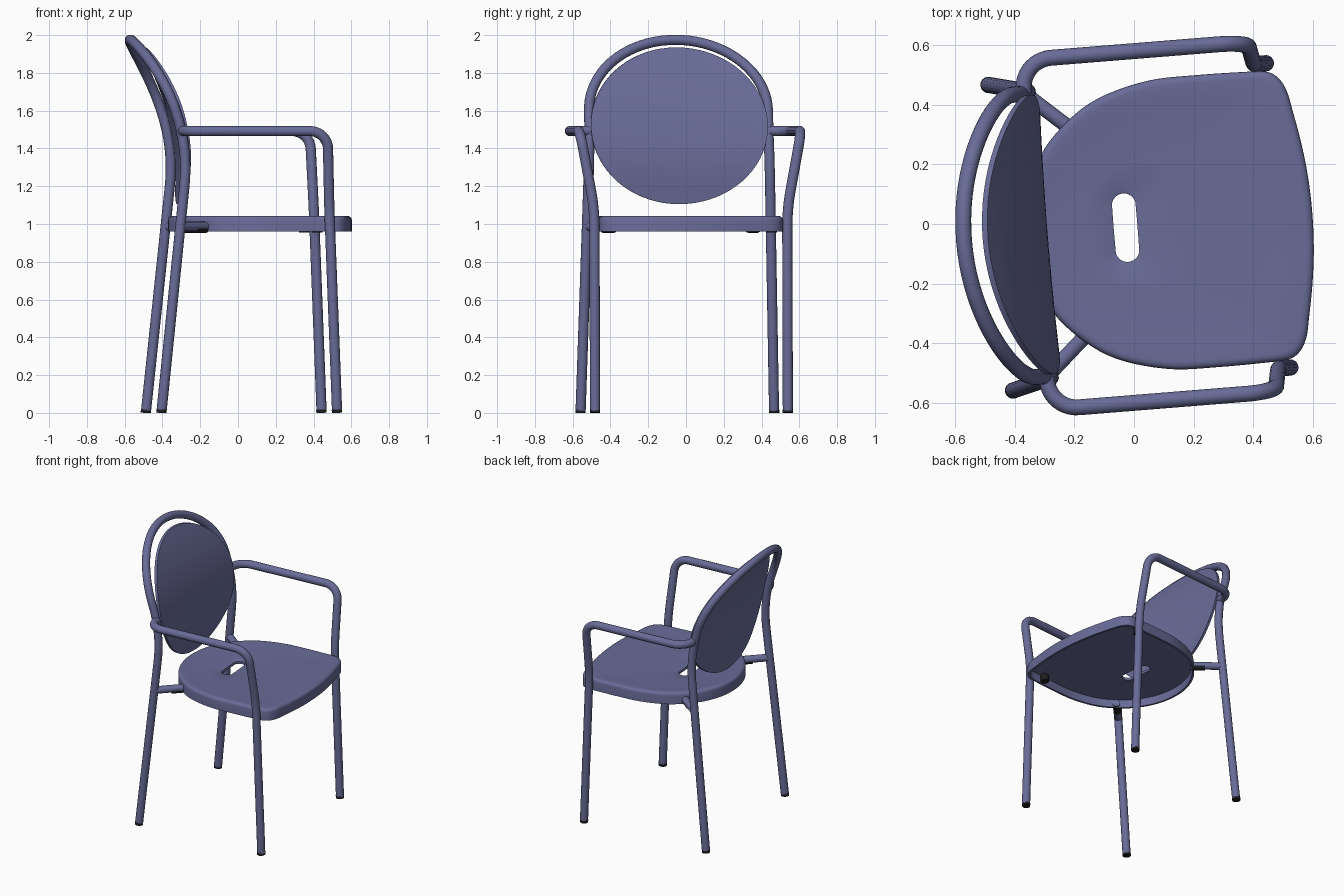
import bpy, bmesh, math
from mathutils import Vector, Matrix

if "Cube" in bpy.data.objects:
    bpy.data.objects.remove(bpy.data.objects["Cube"])

# The chair is turned slightly about z; parts are made in a local frame
# (u forward, v sideways from the symmetry line, z up) and then turned.
ANG = math.radians(4.6)
TURN = Matrix.Rotation(ANG, 4, 'Z') @ Matrix.Translation((0.001, -0.01, 0))
R = 0.027


def material(name, col):
    m = bpy.data.materials.new(name)
    m.diffuse_color = (*col, 1)
    m.use_nodes = True
    m.node_tree.nodes["Principled BSDF"].inputs["Base Color"].default_value = m.diffuse_color
    return m


PAINT = material("blue_violet_paint", (0.14, 0.148, 0.31))
RUBBER = material("black_rubber", (0.012, 0.012, 0.014))


def finish(ob, mat, angle=50):
    bpy.context.view_layer.objects.active = ob
    bpy.ops.object.select_all(action='DESELECT')
    ob.select_set(True)
    ob.data.materials.clear()
    ob.data.materials.append(mat)
    bpy.ops.object.shade_smooth_by_angle(angle=math.radians(angle))
    return ob


def tube(name, pts, mat=PAINT, r=R):
    cu = bpy.data.curves.new(name, 'CURVE')
    cu.dimensions = '3D'
    cu.twist_mode = 'MINIMUM'
    cu.bevel_depth = r
    cu.bevel_resolution = 6
    cu.use_fill_caps = True
    sp = cu.splines.new('POLY')
    sp.points.add(len(pts) - 1)
    for p, q in zip(sp.points, pts):
        p.co = (*(TURN @ Vector(q)), 1)
    ob = bpy.data.objects.new(name, cu)
    bpy.context.collection.objects.link(ob)
    bpy.context.view_layer.objects.active = ob
    bpy.ops.object.select_all(action='DESELECT')
    ob.select_set(True)
    bpy.ops.object.convert(target='MESH')
    return finish(bpy.context.view_layer.objects.active, mat)


def rounded(pts, cuts, n=10):
    """Polyline whose inner corners become true circular arcs."""
    pts = [Vector(p) for p in pts]
    out = [pts[0]]
    for a, b, c, cut in zip(pts, pts[1:], pts[2:], cuts):
        d1, d2 = (a - b).normalized(), (c - b).normalized()
        half = d1.angle(d2) / 2
        centre = b + (d1 + d2).normalized() * (cut / math.cos(half))
        p, q = b + d1 * cut - centre, b + d2 * cut - centre
        sweep = p.angle(q)
        for i in range(n + 1):
            t = i / n
            out.append(centre + (p * math.sin((1 - t) * sweep) + q * math.sin(t * sweep))
                       / math.sin(sweep))
    return out + [pts[-1]]


def mesh_object(name, bm, mat, angle=40):
    bmesh.ops.recalc_face_normals(bm, faces=bm.faces)
    bm.transform(TURN)
    me = bpy.data.meshes.new(name)
    bm.to_mesh(me)
    bm.free()
    ob = bpy.data.objects.new(name, me)
    bpy.context.collection.objects.link(ob)
    return finish(ob, mat, angle)


def back_u(z):
    """Side profile of the rear legs and the back hoop."""
    d = max(0, z - 1.2)
    return -0.45 + 0.104 * z - 0.548 * d * d


# Rear legs and back hoop, one continuous bent tube
side = [(0.514 - 0.026 * min(z, 1.5), z)
        for z in (0.012, 0.5, 1.0, 1.15, 1.2, 1.25, 1.3, 1.35, 1.4, 1.45, 1.5, 1.55)]
arc = [(0.475 * math.cos(i * math.pi / 40), 1.6 + 0.375 * math.sin(i * math.pi / 40))
       for i in range(41)]
path = side + arc + [(-v, z) for v, z in reversed(side)]
tube("rear_legs_and_back_hoop", [(back_u(z), v, z) for v, z in path])

# Front legs with armrests, seat struts, rubber pads and feet on both sides
for s, side_name in ((1, "left"), (-1, "right")):
    tube("front_leg_and_armrest_" + side_name, rounded(
        [(0.483, s * .512, .012), (0.442, s * .512, 1.08), (0.427, s * .588, 1.492),
         (-0.325, s * .588, 1.492), (-0.335, s * .478, 1.492)], (0.1, 0.095, 0.09)))
    tube("rear_seat_strut_" + side_name, [(-0.346, s * .488, .987), (-0.188, s * .346, .987)], r=.025)
    tube("rear_pad_" + side_name, [(-0.26, s * .411, .975), (-0.2, s * .357, .975)], RUBBER, .022)
    tube("front_pad_" + side_name, [(0.385, s * .435, .955), (0.385, s * .435, 1.0)], RUBBER, .028)
    tube("rear_foot_" + side_name, [(-0.45, s * .514, 0), (-0.449, s * .514, .018)], RUBBER, .0275)
    tube("front_foot_" + side_name, [(0.483, s * .512, 0), (0.482, s * .512, .018)], RUBBER, .0275)

# Oval backrest: a disc bent along the hoop profile, in front of the tube
bm = bmesh.new()
N, RINGS, TH = 72, 10, 0.009


def panel_point(v, z, off):
    hollow = 0.01 * (1 - (v / .47) ** 2)
    return (back_u(z) + .029 + .055 * max(0, z - 1.5) - hollow + off, v, z)


rims = []
for off in (TH, -TH):
    centre = bm.verts.new(panel_point(0, 1.52, off))
    prev = None
    for k in range(1, RINGS + 1):
        f = k / RINGS
        ring = [bm.verts.new(panel_point(.47 * f * math.cos(2 * math.pi * i / N),
                                         1.52 + .415 * f * math.sin(2 * math.pi * i / N), off))
                for i in range(N)]
        for i in range(N):
            j = (i + 1) % N
            if prev:
                bm.faces.new((prev[i], prev[j], ring[j], ring[i]))
            else:
                bm.faces.new((centre, ring[i], ring[j]))
        prev = ring
    rims.append(prev)
for i in range(N):
    j = (i + 1) % N
    bm.faces.new((rims[0][i], rims[0][j], rims[1][j], rims[1][i]))
mesh_object("backrest", bm, PAINT)

# Seat: hollow shell with a turned-down skirt and a hand slot
half = [(.598, 0), (.5935, .12), (.58, .235), (.56, .345), (.545, .415), (.52, .46), (.48, .484),
        (.4, .489), (.24, .491), (.09, .486), (-.06, .45), (-.17, .392), (-.28, .286),
        (-.35, .15), (-.373, 0)]
ctrl = [Vector(p) for p in half + [(u, -v) for u, v in reversed(half[1:-1])]]
outline = []
for i in range(len(ctrl)):
    a, b, c, d = (ctrl[(i + k) % len(ctrl)] for k in (-1, 0, 1, 2))
    for t in (0, .2, .4, .6, .8):
        outline.append(.5 * (2 * b + (c - a) * t + (2 * a - 5 * b + 4 * c - d) * t * t
                             + (3 * b - a - 3 * c + d) * t ** 3))
SC = Vector((-.03, 0))
slot = []
for p in outline:
    q = (p - SC).normalized()
    slot.append(SC + Vector((.04 * q.x, .04 * q.y + max(-.075, min(.075, q.y * .4)))))
# (blend from slot to outline, inset of the outline, height)
section = [(0, 0, 1.008), (0, 0, 1.026), (.02, 0, 1.029), (.3, .02, 1.031), (.6, .02, 1.034),
           (.85, .02, 1.038), (1, .024, 1.042), (1, .014, 1.041), (1, .006, 1.036),
           (1, .002, 1.03), (1, 0, 1.02), (1, 0, .96), (1, .014, .96), (1, .016, 1.015),
           (.6, .02, 1.01)]
bm = bmesh.new()
mid = Vector((.1, 0))
loops = []
for t, inset, z in section:
    loops.append([bm.verts.new((*(a.lerp(mid + (b - mid) * (1 - inset / .47), t)), z))
                  for a, b in zip(slot, outline)])
M = len(outline)
for la, lb in zip(loops, loops[1:] + loops[:1]):
    for i in range(M):
        j = (i + 1) % M
        bm.faces.new((la[i], la[j], lb[j], lb[i]))
mesh_object("seat", bm, PAINT, 45)
